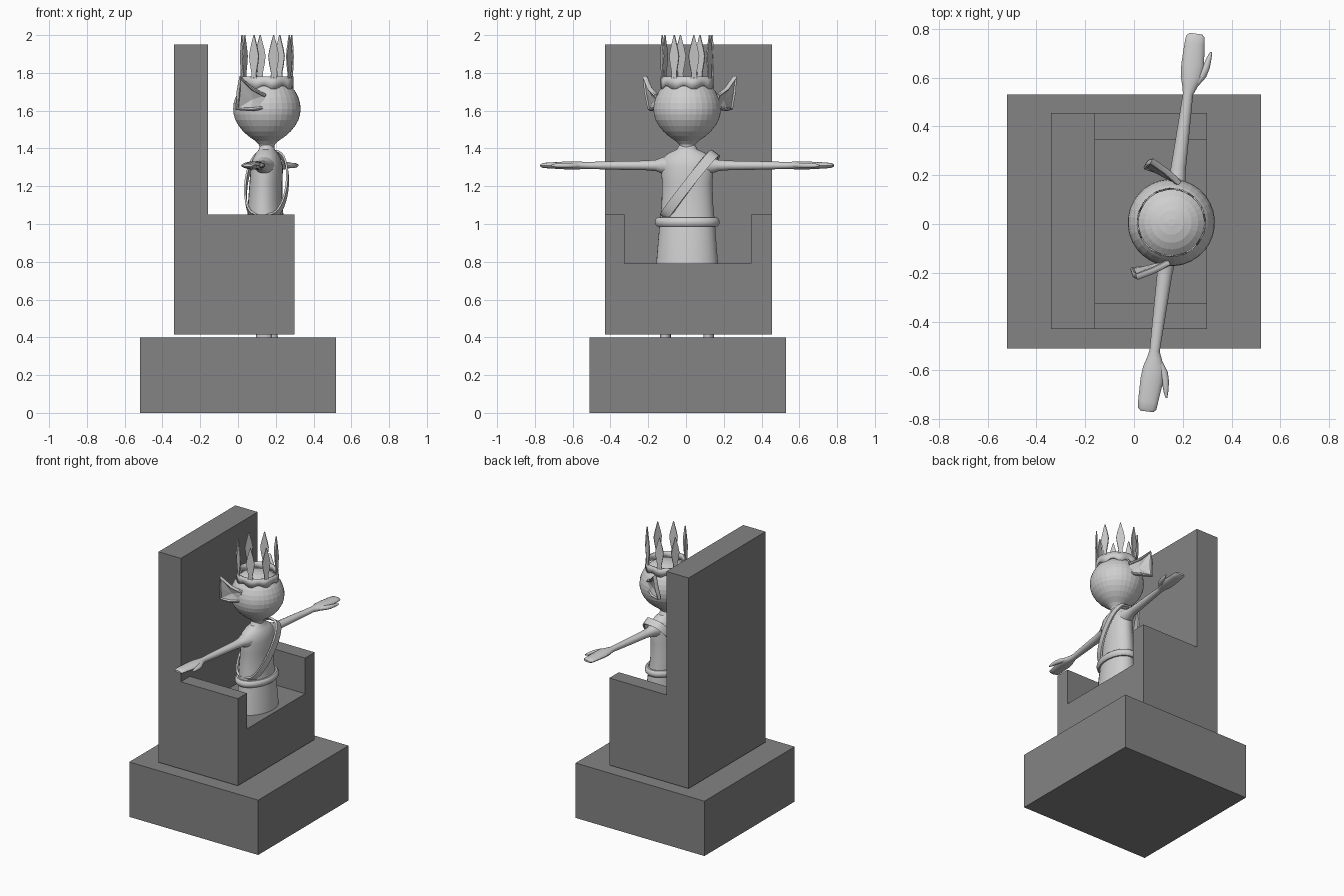
import bpy, bmesh, math
from mathutils import Matrix, Vector

if "Cube" in bpy.data.objects:
    bpy.data.objects.remove(bpy.data.objects["Cube"])


def material(name, v):
    m = bpy.data.materials.new(name)
    m.diffuse_color = (v, v, v, 1)
    m.use_nodes = True
    m.node_tree.nodes["Principled BSDF"].inputs["Base Color"].default_value = m.diffuse_color
    return m


STONE = material("dark grey stone", 0.23)
CLAY = material("light grey clay", 0.62)

# The figure faces +x, turned slightly toward the front
FIG = Matrix.Translation((0.153, 0.006, 0)) @ Matrix.Rotation(math.radians(-7.4), 4, 'Z')


def finish(name, bm, mat, matrix=None, smooth=None):
    if matrix is not None:
        bm.transform(matrix)
    bmesh.ops.recalc_face_normals(bm, faces=bm.faces)
    me = bpy.data.meshes.new(name)
    bm.to_mesh(me)
    bm.free()
    me.materials.append(mat)
    ob = bpy.data.objects.new(name, me)
    bpy.context.collection.objects.link(ob)
    if smooth:
        bpy.ops.object.select_all(action='DESELECT')
        ob.select_set(True)
        bpy.context.view_layer.objects.active = ob
        bpy.ops.object.shade_smooth_by_angle(angle=math.radians(smooth))
    return ob


def box(name, lo, hi, mat):
    bm = bmesh.new()
    bmesh.ops.create_cube(bm, size=1)
    for v in bm.verts:
        v.co = [lo[i] if v.co[i] < 0 else hi[i] for i in range(3)]
    return finish(name, bm, mat)


def skin(bm, rings, closed=False):
    """Join rings of points into a skin, capped unless it is a closed loop."""
    rs = [[bm.verts.new(p) for p in r] for r in rings]
    n = len(rs[0])
    pairs = list(zip(rs, rs[1:])) + ([(rs[-1], rs[0])] if closed else [])
    for a, b in pairs:
        for i in range(n):
            bm.faces.new((a[i], a[(i + 1) % n], b[(i + 1) % n], b[i]))
    if not closed:
        bm.faces.new(rs[0])
        bm.faces.new(rs[-1])


def circle(n):
    return [(math.cos(2 * math.pi * i / n), math.sin(2 * math.pi * i / n)) for i in range(n)]


def loft_z(name, sections, n=28, smooth=35):
    bm = bmesh.new()
    skin(bm, [[(cx + a * c, cy + b * s, z) for c, s in circle(n)] for z, a, b, cx, cy in sections])
    return finish(name, bm, CLAY, FIG, smooth)


def loft_y(name, sections, side, z, n=14):
    bm = bmesh.new()
    skin(bm, [[(cx + a * c, side * y, z + b * s) for c, s in circle(n)] for y, a, b, cx in sections])
    return finish(name, bm, CLAY, FIG, 40)


# Plinth
box("plinth", (-0.52, -0.51, 0), (0.52, 0.53, 0.4), STONE)

# Throne: L profile extruded sideways, with the seat cut out between the arms
bm = bmesh.new()
prof = [(-0.34, 0.415), (0.30, 0.415), (0.30, 1.05), (-0.16, 1.05), (-0.16, 1.95), (-0.34, 1.95)]
skin(bm, [[(x, y, z) for x, z in prof] for y in (-0.43, 0.455)])
throne = finish("throne", bm, STONE)
cutter = box("seat_cutter", (-0.16, -0.325, 0.79), (0.5, 0.345, 1.3), STONE)
mod = throne.modifiers.new("seat", 'BOOLEAN')
mod.object = cutter
mod.operation = 'DIFFERENCE'
mod.solver = 'EXACT'
bpy.context.view_layer.objects.active = throne
bpy.ops.object.modifier_apply(modifier="seat")
bpy.data.objects.remove(cutter)

# Torso with skirt
loft_z("tunic", [(z, a, b, cx, 0) for z, a, b, cx in (
    (0.66, 0.125, 0.18, 0), (0.79, 0.115, 0.165, 0), (0.9, 0.106, 0.156, 0),
    (1.0, 0.098, 0.148, -0.005), (1.1, 0.09, 0.138, -0.01), (1.22, 0.086, 0.134, -0.005),
    (1.30, 0.084, 0.142, 0), (1.345, 0.074, 0.135, 0), (1.375, 0.058, 0.10, 0),
    (1.395, 0.042, 0.055, 0), (1.43, 0.034, 0.036, 0))])

# Legs, mostly hidden inside the throne
for side, tag in ((1, "left"), (-1, "right")):
    loft_z(tag + "_leg", [(z, a, b, 0, side * 0.115) for z, a, b in (
        (0.37, 0.045, 0.028), (0.42, 0.042, 0.028), (0.55, 0.04, 0.035), (0.7, 0.05, 0.045))], 14)

# Belt
bm = bmesh.new()
skin(bm, [[((0.103 + 0.018 * c) * u - 0.005, (0.155 + 0.018 * c) * v, 1.01 + 0.025 * s)
           for c, s in circle(10)] for u, v in circle(36)], closed=True)
finish("belt", bm, CLAY, FIG, 40)

# Sash: tilted band from the left shoulder to the right hip
bm = bmesh.new()
rings = []
for u, v in circle(40):
    z = 1.205 + 0.165 * v
    y = 0.015 + 0.125 * v
    depth = (0.012 + 0.093 * abs(u) ** 0.7) * (1 if u > 0 else -1)
    ring = []
    for w, t in ((-1, 0), (1, 0), (1, 1), (-1, 1)):
        shift = w * 0.026
        ring.append((depth * (1 + 0.1 * t) - 0.004, y - 0.8 * shift + 0.012 * t * v,
                     z + 0.6 * shift + 0.008 * t * v))
    rings.append(ring)
skin(bm, rings, closed=True)
finish("sash", bm, CLAY, FIG, 40)

# Head
loft_z("head", [(z, r, r, 0, 0) for z, r in (
    (1.39, 0.035), (1.42, 0.042), (1.44, 0.062), (1.465, 0.098), (1.49, 0.126), (1.52, 0.15),
    (1.55, 0.167), (1.58, 0.176), (1.61, 0.179), (1.64, 0.176), (1.67, 0.167), (1.70, 0.152),
    (1.725, 0.133), (1.745, 0.11), (1.76, 0.083), (1.77, 0.05), (1.775, 0.015))], 32, smooth=5)

# Arms with mitten hands and thumbs
for side, tag in ((1, "left"), (-1, "right")):
    loft_y(tag + "_arm", (
        (0.08, 0.06, 0.055, 0), (0.13, 0.048, 0.045, 0), (0.165, 0.036, 0.031, 0),
        (0.22, 0.031, 0.026, 0), (0.38, 0.026, 0.023, 0), (0.53, 0.021, 0.019, 0),
        (0.56, 0.03, 0.02, 0.003), (0.60, 0.045, 0.022, 0.006), (0.65, 0.047, 0.021, 0.004),
        (0.74, 0.041, 0.016, 0), (0.77, 0.038, 0.013, 0), (0.781, 0.026, 0.007, 0)), side, 1.31)
    loft_y(tag + "_thumb", (
        (0.57, 0.016, 0.012, 0.022), (0.61, 0.02, 0.015, 0.045), (0.65, 0.015, 0.014, 0.06),
        (0.69, 0.01, 0.011, 0.067), (0.715, 0.004, 0.005, 0.072)), side, 1.31, 10)

# Pointed ears: thin plate with a raised rim
RIM = [(0.01, 0.165, 1.68), (-0.05, 0.205, 1.715), (-0.112, 0.238, 1.775),
       (-0.122, 0.232, 1.70), (-0.132, 0.215, 1.61), (-0.06, 0.2, 1.607), (0.0, 0.165, 1.615)]
for side, tag in ((1, "left"), (-1, "right")):
    pts = [Vector((x, side * y, z)) for x, y, z in RIM]
    bm = bmesh.new()
    mid = bm.verts.new((-0.055, side * 0.185, 1.66))
    vs = [bm.verts.new(p) for p in pts]
    for i, v in enumerate(vs):
        bm.faces.new((mid, v, vs[(i + 1) % len(vs)]))
    ear = finish(tag + "_ear", bm, CLAY, FIG)
    sol = ear.modifiers.new("thickness", 'SOLIDIFY')
    sol.thickness = 0.012
    sol.offset = 0
    bm = bmesh.new()
    rings = []
    for i, p in enumerate(pts):
        d = (pts[min(i + 1, 6)] - pts[max(i - 1, 0)]).normalized()
        out = Vector((0.5, side, 0)).normalized()
        a = d.cross(out).normalized()
        b = a.cross(d)
        rings.append([p + 0.01 * c * a + 0.014 * s * b for c, s in circle(8)])
    skin(bm, rings)
    finish(tag + "_ear_rim", bm, CLAY, FIG, 40)

# Crown band with scalloped lower edge
bm = bmesh.new()
N = 64
low, top = [], []
for i, (c, s) in enumerate(circle(N)):
    zl = 1.722 - 0.01 * math.cos(8 * (2 * math.pi * i / N - math.pi / 8))
    low.append(bm.verts.new((0.141 * c, 0.141 * s, zl)))
    top.append(bm.verts.new((0.14 * c, 0.14 * s, 1.78)))
for i in range(N):
    j = (i + 1) % N
    bm.faces.new((low[i], low[j], top[j], top[i]))
band = finish("crown_band", bm, CLAY, FIG, 40)
band.modifiers.new("thickness", 'SOLIDIFY').thickness = 0.006

# Eight leaf-shaped crown points
LEAF = [(1.77, 0.016), (1.80, 0.014), (1.85, 0.024), (1.89, 0.029), (1.93, 0.021), (2.0, 0.002)]
bm = bmesh.new()
for k in range(8):
    rot = Matrix.Rotation(math.pi / 8 + k * math.pi / 4, 3, 'Z')
    outline = [(w, z) for z, w in LEAF] + [(-w, z) for z, w in reversed(LEAF)]
    skin(bm, [[rot @ Vector((r, w, z)) for w, z in outline] for r in (0.133, 0.14)])
finish("crown_points", bm, CLAY, FIG)
